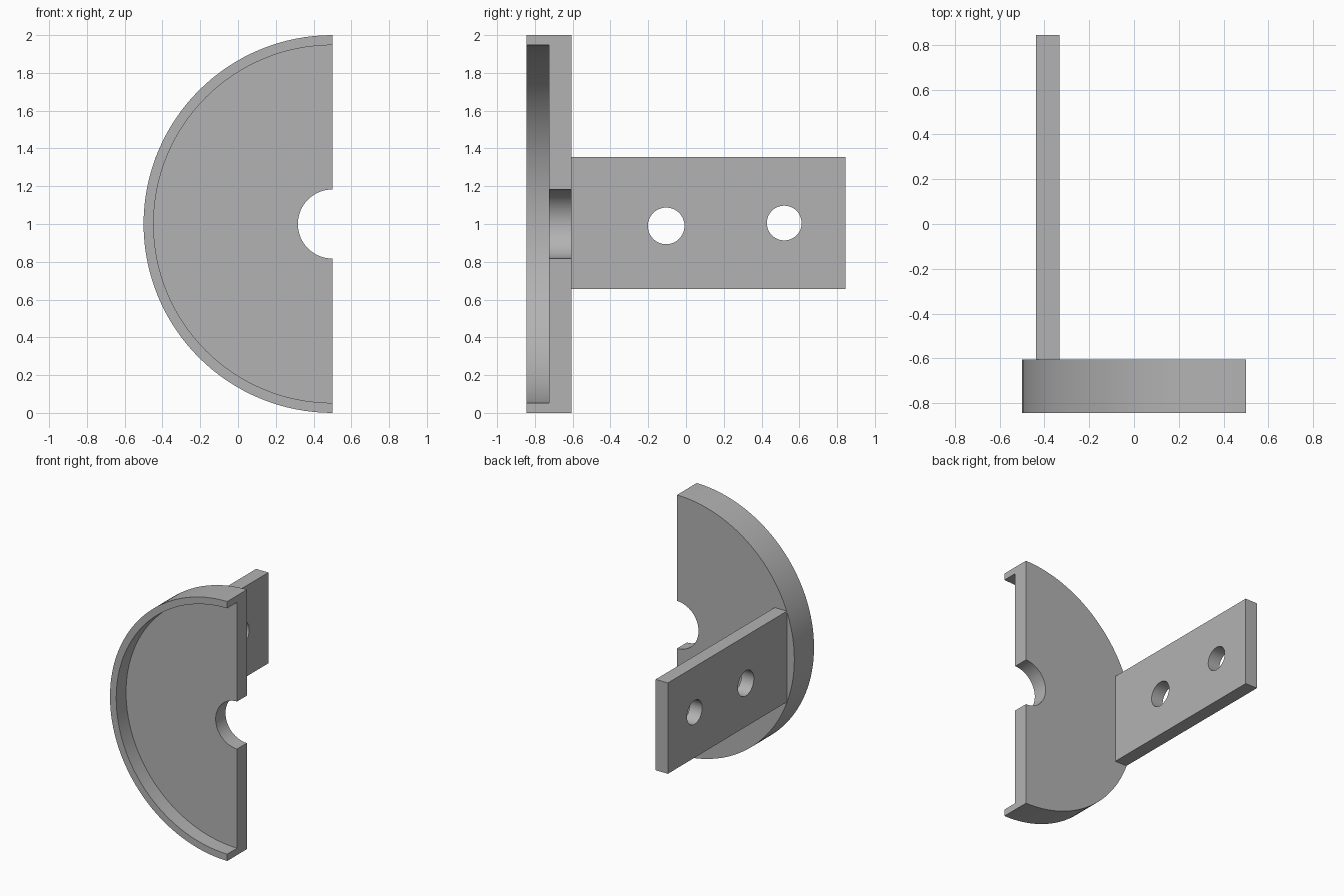
import bpy, bmesh, math
from mathutils import Matrix, Vector

cube = bpy.data.objects.get("Cube")
if cube:
    bpy.data.objects.remove(cube, do_unlink=True)

grey = bpy.data.materials.new("plain grey")
grey.use_nodes = True
GREY = (0.45, 0.45, 0.45, 1)
grey.diffuse_color = GREY
grey.node_tree.nodes["Principled BSDF"].inputs["Base Color"].default_value = GREY


def make_object(name, bm):
    bmesh.ops.recalc_face_normals(bm, faces=bm.faces)
    mesh = bpy.data.meshes.new(name)
    bm.to_mesh(mesh)
    bm.free()
    mesh.materials.append(grey)
    obj = bpy.data.objects.new(name, mesh)
    bpy.context.collection.objects.link(obj)
    return obj


def activate(obj):
    bpy.ops.object.select_all(action='DESELECT')
    obj.select_set(True)
    bpy.context.view_layer.objects.active = obj


# Half dish: an L-shaped section swept through half a turn
BACK, FLOOR, FRONT = -0.605, -0.725, -0.845
HOLE_R, INNER_R, OUTER_R = 0.183, 0.947, 1.0
section = [(HOLE_R, BACK), (OUTER_R, BACK), (OUTER_R, FRONT),
           (INNER_R, FRONT), (INNER_R, FLOOR), (HOLE_R, FLOOR)]
centre = Vector((0.5, 0, 1))
bm = bmesh.new()
start = bm.faces.new([bm.verts.new((centre.x, y, centre.z + r)) for r, y in section])
bmesh.ops.spin(bm, geom=[start] + start.edges[:] + start.verts[:], cent=centre,
               axis=(0, -1, 0), angle=math.pi, steps=64, use_duplicate=False)
# Keep the first end closed
bm.verts.ensure_lookup_table()
if start.is_valid is False or not any(
        all(v.co.z > 1 and abs(v.co.x - centre.x) < 1e-4 for v in f.verts) for f in bm.faces):
    top = [e for e in bm.edges if e.is_boundary
           and all(v.co.z > 1 and abs(v.co.x - centre.x) < 1e-4 for v in e.verts)]
    bmesh.ops.contextual_create(bm, geom=top)
dish = make_object("half_dish", bm)

# Mounting plate standing out from the back of the dish
low, high = Vector((-0.437, BACK, 0.655)), Vector((-0.333, 0.845, 1.355))
bm = bmesh.new()
bmesh.ops.create_cube(bm, size=1, matrix=Matrix.Translation((low + high) / 2)
                      @ Matrix.Diagonal((*(high - low), 1)))
plate = make_object("mounting_plate", bm)

# Two bolt holes through the plate
for y, z, radius in [(-0.105, 0.99, 0.097), (0.52, 1.005, 0.092)]:
    bm = bmesh.new()
    bmesh.ops.create_cone(bm, cap_ends=True, segments=48, radius1=radius, radius2=radius,
                          depth=0.4, matrix=Matrix.Translation((-0.385, y, z))
                          @ Matrix.Rotation(math.pi / 2, 4, 'Y'))
    cutter = make_object("hole_cutter", bm)
    cutter.hide_render = True
    hole = plate.modifiers.new("bolt_hole", 'BOOLEAN')
    hole.operation = 'DIFFERENCE'
    hole.solver = 'EXACT'
    hole.object = cutter
    activate(plate)
    bpy.ops.object.modifier_apply(modifier=hole.name)
    bpy.data.objects.remove(cutter, do_unlink=True)

for obj in (dish, plate):
    activate(obj)
    bpy.ops.object.shade_smooth_by_angle(angle=math.radians(30))
